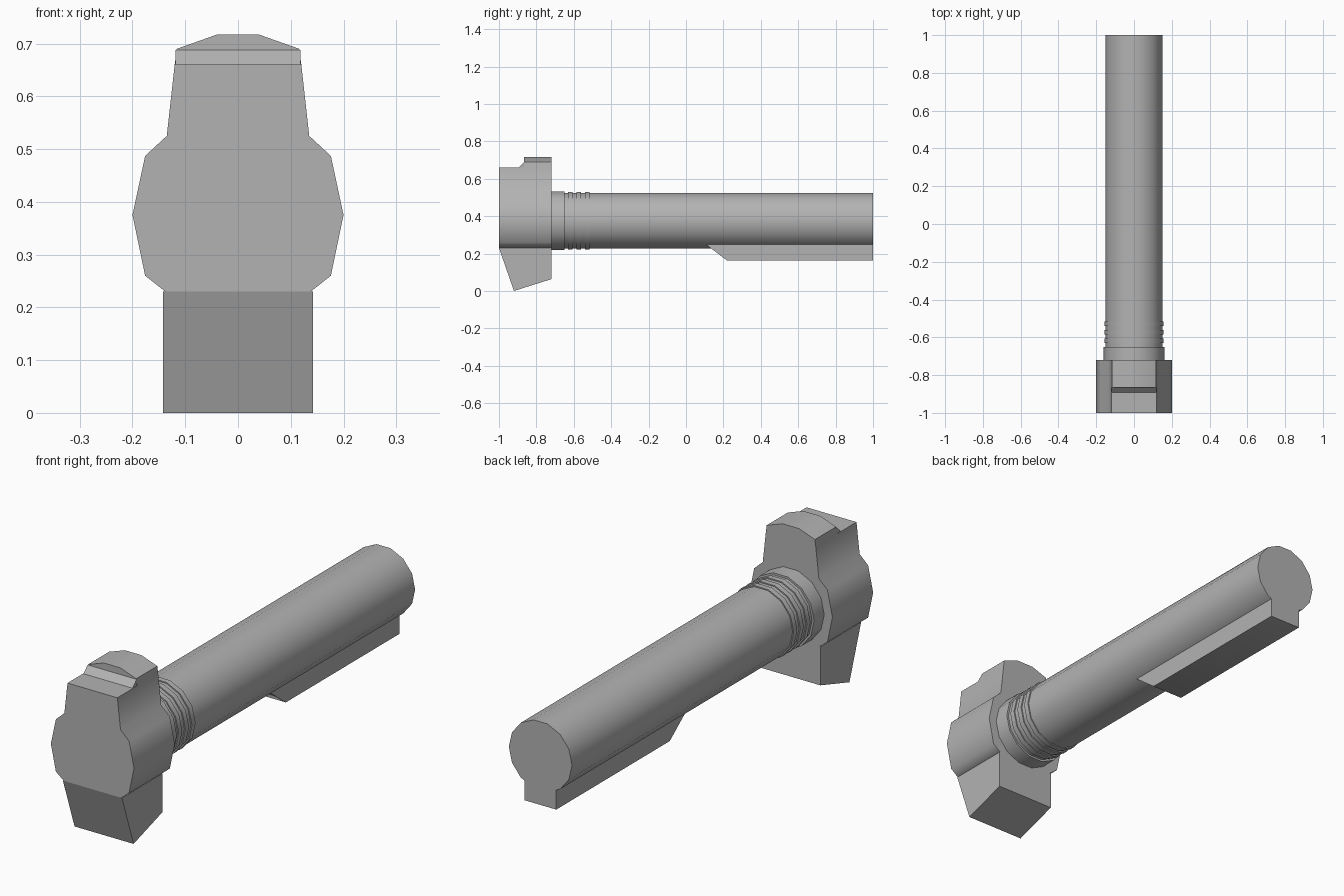
import bpy
import bmesh
from math import cos, sin, pi, radians
from mathutils import Vector

cube = bpy.data.objects.get("Cube")
if cube:
    bpy.data.objects.remove(cube, do_unlink=True)

grey = bpy.data.materials.new("plain grey")
grey.use_nodes = True
COLOUR = (0.45, 0.45, 0.45, 1)
grey.diffuse_color = COLOUR
grey.node_tree.nodes["Principled BSDF"].inputs["Base Color"].default_value = COLOUR


def finish(name, bm, angle=45):
    """Turn a bmesh into a smooth shaded object with sharp corners."""
    bmesh.ops.recalc_face_normals(bm, faces=bm.faces)
    mesh = bpy.data.meshes.new(name)
    bm.to_mesh(mesh)
    bm.free()
    mesh.materials.append(grey)
    obj = bpy.data.objects.new(name, mesh)
    bpy.context.collection.objects.link(obj)
    bpy.ops.object.select_all(action='DESELECT')
    obj.select_set(True)
    bpy.context.view_layer.objects.active = obj
    bpy.ops.object.shade_smooth_by_angle(angle=radians(angle))
    return obj


def prism(name, points, depth):
    """Extrude a closed flat outline along a vector."""
    bm = bmesh.new()
    face = bm.faces.new([bm.verts.new(p) for p in points])
    out = bmesh.ops.extrude_face_region(bm, geom=[face], use_keep_orig=True)
    moved = [v for v in out["geom"] if isinstance(v, bmesh.types.BMVert)]
    bmesh.ops.translate(bm, verts=moved, vec=Vector(depth))
    return finish(name, bm)


def across_y(name, half, y0, y1):
    """Mirrored (x, z) half outline, extruded from front to back."""
    outline = half + [(-x, z) for x, z in reversed(half)]
    return prism(name, [(x, y0, z) for x, z in outline], (0, y1 - y0, 0))


def across_x(name, side, half_width):
    """(y, z) side outline, extruded from right to left."""
    return prism(name, [(-half_width, y, z) for y, z in side], (2 * half_width, 0, 0))


def lathe(name, profile, sides, height):
    """Rings of (y, radius) joined into a closed turned shape."""
    bm = bmesh.new()
    rings = []
    for y, r in profile:
        angles = [2 * pi * i / sides for i in range(sides)]
        rings.append([bm.verts.new((r * cos(a), y, height + r * sin(a))) for a in angles])
    for a, b in zip(rings, rings[1:]):
        for i in range(sides):
            j = (i + 1) % sides
            bm.faces.new((a[i], a[j], b[j], b[i]))
    bm.faces.new(rings[0])
    bm.faces.new(rings[-1])
    return finish(name, bm)


AXIS = 0.375
BACK = -0.72

# Head: wide body, domed crest with its ramp, and the wedge below
across_y("head_body", [(0.138, 0.23), (0.176, 0.26), (0.2, AXIS), (0.176, 0.487),
                       (0.135, 0.525), (0.12, 0.66)], -1, BACK)
across_y("head_crest", [(0.12, 0.66), (0.116, 0.69), (0.04, 0.717)], -0.865, BACK)
across_x("crest_ramp", [(-0.893, 0.66), (-0.865, 0.688), (-0.865, 0.66)], 0.118)
across_x("lower_wedge", [(-1, 0.23), (-0.92, 0), (BACK, 0.063), (BACK, 0.23)], 0.142)

# Tube: collar, three raised ribs, then the plain barrel
TUBE, RIB, COLLAR = 0.152, 0.157, 0.161
profile = [(BACK, COLLAR), (-0.65, COLLAR), (-0.65, TUBE)]
for start in (-0.631, -0.585, -0.54):
    end = start + 0.024
    profile += [(start, TUBE), (start, RIB), (end, RIB), (end, TUBE)]
profile.append((1, TUBE))
lathe("tube", profile, 14, AXIS)

# Keel under the rear of the tube
across_x("keel", [(0.11, 0.246), (0.22, 0.162), (1, 0.162), (1, 0.3), (0.11, 0.3)], 0.076)
